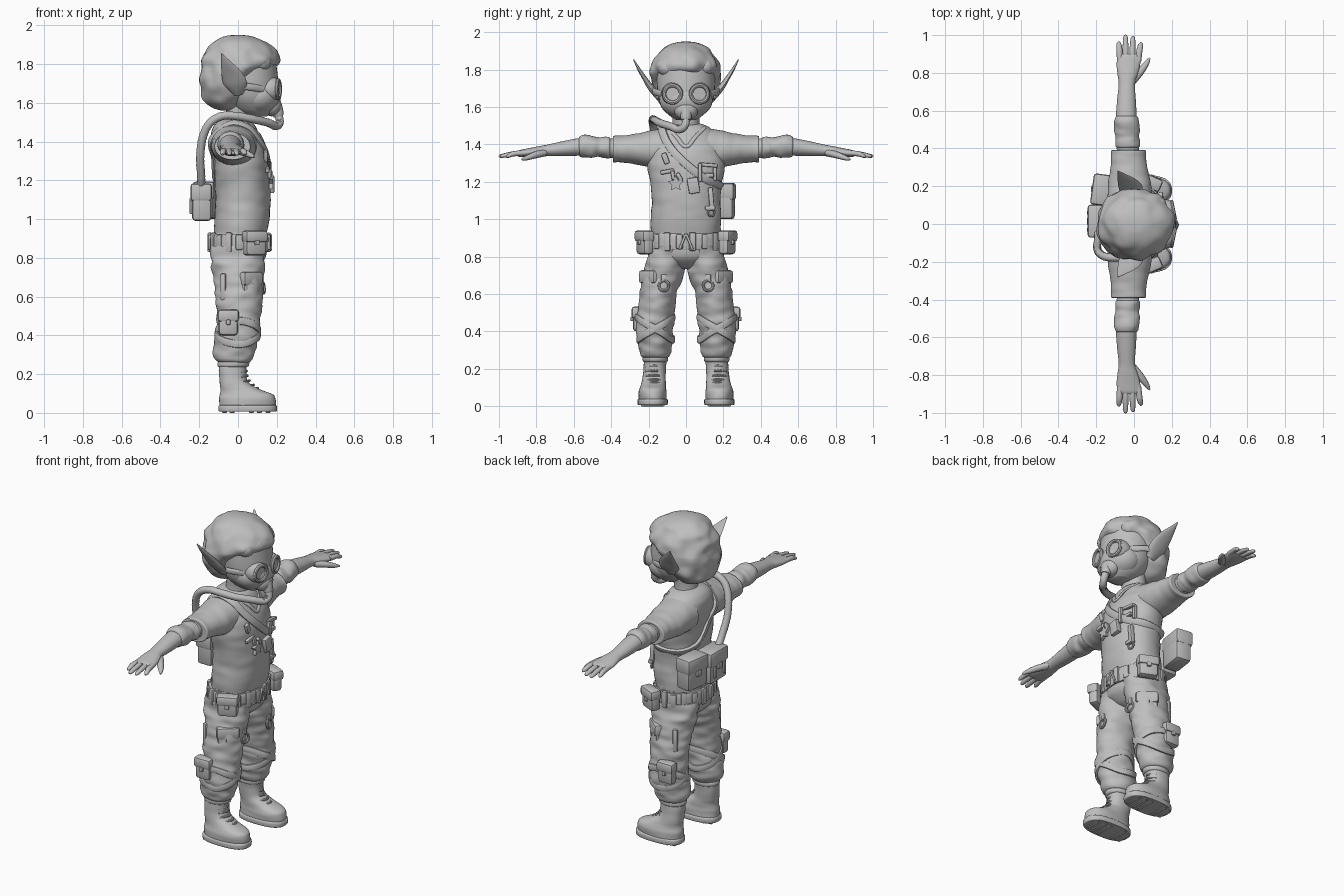
import bpy, bmesh, math
from mathutils import Vector, Matrix, noise
from mathutils.bvhtree import BVHTree

GREY = bpy.data.materials.new("plain_grey")
GREY.diffuse_color = (0.52, 0.52, 0.52, 1)
V = Vector
MIRROR = Matrix.Scale(-1, 4, (0, 1, 0))
trees = []


def emit(bm, name, both=False, target=False):
    """Turn a bmesh into a smooth object, and a mirrored one if asked."""
    bmesh.ops.recalc_face_normals(bm, faces=bm.faces)
    for i in range(2 if both else 1):
        if i:
            bm.transform(MIRROR)
            bmesh.ops.reverse_faces(bm, faces=bm.faces)
        nm = name + ("" if not both else ("_left", "_right")[i])
        me = bpy.data.meshes.new(nm)
        bm.to_mesh(me)
        me.materials.append(GREY)
        me.shade_smooth()
        me.set_sharp_from_angle(angle=0.75)
        bpy.context.scene.collection.objects.link(bpy.data.objects.new(nm, me))
        if target:
            trees.append(BVHTree.FromBMesh(bm))
    bm.free()


def smooth(P, k, closed=False):
    """Catmull-Rom through tuples of any length."""
    n, out = len(P), []
    for i in range(n if closed else n - 1):
        a, b, c, d = (P[j % n] if closed else P[min(max(j, 0), n - 1)] for j in (i - 1, i, i + 1, i + 2))
        for s in range(k):
            t = s / k
            out.append([0.5 * (2 * q + (r - p) * t + (2 * p - 5 * q + 4 * r - w) * t * t
                        + (3 * q - p - 3 * r + w) * t ** 3) for p, q, r, w in zip(a, b, c, d)])
    return out if closed else out + [list(P[-1])]


def skin(name, rings, closed=False, both=False, target=False):
    bm = bmesh.new()
    R = [[bm.verts.new(p) for p in r] for r in rings]
    n, m = len(R[0]), len(R)
    for i in range(m if closed else m - 1):
        A, B = R[i], R[(i + 1) % m]
        for j in range(n):
            bm.faces.new((A[j], A[(j + 1) % n], B[(j + 1) % n], B[j]))
    if not closed:
        bm.faces.new(R[0])
        bm.faces.new(R[-1])
    emit(bm, name, both, target)


def loft(name, keys, axis='z', e=2.0, amp=0.0, freq=(9, 9, 22), seg=40, k=6, **kw):
    """Rings (t, c1, c2, r1, r2) along an axis, with a little cloth noise."""
    rings = []
    for t, c1, c2, r1, r2 in smooth(keys, k):
        ring = []
        for j in range(seg):
            a = 2 * math.pi * j / seg
            u, w = (math.copysign(abs(f) ** (2 / e), f) for f in (math.cos(a), math.sin(a)))
            u, w = c1 + r1 * u, c2 + r2 * w
            p = V((u, w, t)) if axis == 'z' else V((u, t, w))
            c = V((c1, c2, t)) if axis == 'z' else V((c1, t, c2))
            q = V(x * f for x, f in zip(p, freq))
            ring.append(c + (p - c) * (1 + amp * noise.noise(q)))
        rings.append(ring)
    skin(name, rings, **kw)


def sweep(name, keys, hint, k=6, seg=12, closed=False, rib=0.0, e=2.0, **kw):
    """Tube along (x, y, z, width, height); height points along the hint."""
    P = smooth(keys, k, closed)
    rings, n = [], len(P)
    for i, q in enumerate(P):
        c = V(q[:3])
        t = V(P[(i + 1) % n if closed else min(i + 1, n - 1)][:3]) - V(P[i - 1 if closed else max(i - 1, 0)][:3])
        side = t.cross(hint(c)).normalized()
        up = side.cross(t).normalized()
        f = 1 + rib * (-1) ** i
        ring = []
        for j in range(seg):
            a = 2 * math.pi * j / seg
            x, y = (math.copysign(abs(g) ** (2 / e), g) for g in (math.cos(a), math.sin(a)))
            ring.append(c + side * x * q[3] * f + up * y * q[4] * f)
        rings.append(ring)
    skin(name, rings, closed, **kw)


def ring(name, c, normal, R, r, **kw):
    nrm = V(normal).normalized()
    a = nrm.orthogonal().normalized()
    b = nrm.cross(a)
    pts = [tuple(V(c) + a * R * math.cos(t) + b * R * math.sin(t)) + (r, r)
           for t in (math.pi * i / 6 for i in range(12))]
    sweep(name, pts, lambda p: nrm, k=2, seg=8, closed=True, **kw)


def box(name, loc, size, rot=0, bevel=0.01, roll=0, both=False):
    bm = bmesh.new()
    bmesh.ops.create_cube(bm, size=1)
    bm.transform(Matrix.Diagonal((*size, 1)))
    bmesh.ops.bevel(bm, geom=bm.edges[:], offset=min(bevel, min(size) * 0.45), segments=2, profile=0.5, affect='EDGES')
    bm.transform(Matrix.Translation(loc) @ Matrix.Rotation(math.radians(rot), 4, 'Z')
                 @ Matrix.Rotation(math.radians(roll), 4, 'X'))
    emit(bm, name, both)


def pouch(name, loc, size, rot, both=False):
    d, w, h = size
    out = V((math.cos(math.radians(rot)), math.sin(math.radians(rot)), 0))
    L = V(loc)
    box(name, L, size, rot, bevel=0.018, both=both)
    box(name + "_flap", L + out * 0.003 + V((0, 0, h * 0.28)), (d + 0.01, w + 0.01, h * 0.48), rot, bevel=0.015, both=both)
    box(name + "_clasp", L + out * (d / 2 + 0.004) + V((0, 0, h * 0.02)), (0.018, w * 0.22, h * 0.2), rot, bevel=0.005, both=both)


def ball(name, loc, size, both=False):
    bm = bmesh.new()
    bmesh.ops.create_uvsphere(bm, u_segments=24, v_segments=16, radius=1)
    bm.transform(Matrix.Translation(loc) @ Matrix.Diagonal((*size, 1)))
    emit(bm, name, both)


def cast(p, d):
    hits = [h for h in (t.ray_cast(V(p), V(d).normalized()) for t in trees) if h[0]]
    return min(hits, key=lambda h: h[3])[0] if hits else V(p)


def chest(y, z, off=0.008):
    return cast((1, y, z), (-1, 0, 0)) + V((off, 0, 0))


# shirt and neck
loft("shirt", [(.9, .01, 0, .135, .185), (1, .02, 0, .142, .187), (1.1, .025, 0, .142, .183), (1.2, .022, 0, .142, .192),
     (1.28, .018, 0, .14, .207), (1.36, .003, 0, .14, .2), (1.42, -.012, 0, .13, .18), (1.47, -.018, 0, .112, .15),
     (1.5, -.018, 0, .088, .11), (1.518, -.018, 0, .04, .05)], e=2.2, amp=.03, target=True)
loft("sleeve", [(.08, -.02, 1.385, .125, .11), (.2, -.022, 1.375, .115, .096), (.3, -.028, 1.375, .098, .077),
     (.36, -.03, 1.375, .09, .072), (.388, -.03, 1.375, .09, .07), (.39, -.03, 1.375, .075, .058)],
     'y', amp=.05, freq=(9, 22, 9), both=True, target=True)
loft("neck", [(1.44, -.01, 0, .075, .085), (1.52, 0, 0, .066, .072), (1.62, .01, 0, .07, .08)])
sweep("v_collar", [tuple(chest(y, z, .002)) + (.011, .007) for y, z in
      ((-.1, 1.49), (-.05, 1.44), (-.015, 1.395), (.015, 1.395), (.05, 1.44), (.1, 1.49))], lambda p: V((1, 0, .6)))

# arms, wraps and hands
loft("arm", [(.36, -.03, 1.375, .058, .054), (.45, -.035, 1.385, .06, .05), (.55, -.04, 1.388, .056, .048),
     (.65, -.04, 1.378, .05, .041), (.74, -.038, 1.368, .043, .031), (.79, -.034, 1.362, .053, .028),
     (.84, -.03, 1.356, .062, .024), (.885, -.026, 1.352, .062, .019), (.9, -.026, 1.35, .055, .014)], 'y', both=True)
loft("arm_bandage", [(.405, -.034, 1.382, .055, .05), (.412, -.034, 1.382, .064, .056), (.44, -.035, 1.384, .064, .056),
     (.465, -.036, 1.385, .06, .052), (.5, -.037, 1.388, .067, .06), (.54, -.038, 1.39, .066, .06),
     (.566, -.039, 1.39, .06, .054), (.572, -.039, 1.39, .052, .045)], 'y', amp=.12, freq=(14, 25, 14), both=True)
for x0, x1, y1 in ((.022, .036, .962), (-.01, -.006, .994), (-.044, -.045, 1.0), (-.074, -.08, .966)):
    sweep("finger", [(x0, .86, 1.354, .016, .014), (x0 * .5 + x1 * .5, .92, 1.35, .016, .014),
          (x1, y1 - .012, 1.338, .012, .01), (x1, y1, 1.334, .004, .004)], lambda p: V((0, 0, 1)), k=4, both=True)
sweep("thumb", [(-.01, .76, 1.355, .025, .02), (.035, .81, 1.342, .021, .018), (.066, .85, 1.328, .014, .013),
      (.083, .878, 1.32, .005, .005)], lambda p: V((0, 0, 1)), k=5, both=True)

# head, hair and ears
loft("face", [(1.53, .1, 0, .05, .05), (1.56, .085, 0, .1, .095), (1.62, .07, 0, .135, .138), (1.7, .06, 0, .148, .154),
     (1.8, .05, 0, .148, .155)])
loft("hair", [(1.56, -.06, 0, .03, .05), (1.575, -.065, 0, .07, .09), (1.61, -.07, 0, .103, .135), (1.66, -.062, 0, .128, .165),
     (1.72, -.05, 0, .148, .178), (1.76, -.025, 0, .17, .183), (1.79, .005, 0, .195, .182), (1.83, .014, 0, .2, .176),
     (1.87, .012, 0, .178, .157), (1.905, .008, 0, .146, .129), (1.932, .004, 0, .1, .09), (1.946, 0, 0, .055, .05),
     (1.95, 0, 0, .01, .01)], amp=.1, freq=(14, 14, 14), seg=64)
for y, z, w in ((-.1, 1.81, .05), (-.035, 1.825, .055), (.04, 1.815, .055), (.1, 1.815, .05)):
    ball("fringe_curl", (.165 - abs(y) * .45, y, z), (.052, w, .047))
sweep("ear", [(0, .14, 1.65, .03, .02), (-.012, .18, 1.695, .06, .018), (-.032, .215, 1.745, .055, .012),
      (-.06, .25, 1.8, .03, .008), (-.085, .28, 1.853, .003, .003)], lambda p: V((-.1, .8, -.55)), both=True)

# breathing mask
ball("mask_body", (.11, 0, 1.635), (.112, .142, .1))
ball("mask_snout", (.175, 0, 1.585), (.05, .065, .055))
sweep("goggle_cup", [(.1, .058, 1.67, .066, .066), (.17, .066, 1.67, .065, .065), (.205, .071, 1.67, .053, .053)],
      lambda p: V((0, 0, 1)), seg=28, both=True)
ring("goggle_rim", (.207, .072, 1.67), (1, .2, 0), .046, .011, both=True)
sweep("mask_strap", [(.13, .128, 1.67, .018, .008), (.07, .163, 1.68, .018, .008), (0, .182, 1.69, .018, .008)],
      lambda p: V((0, 1, 0)), both=True)
sweep("mask_valve", [(.192, 0, 1.59, .034, .034), (.206, 0, 1.545, .03, .03), (.21, 0, 1.53, .026, .026)],
      lambda p: V((1, 0, 0)), seg=20)
sweep("air_hose", [p + (.021, .021) for p in ((.2, 0, 1.56), (.216, -.004, 1.505), (.198, -.035, 1.48), (.155, -.085, 1.497),
      (.08, -.14, 1.515), (0, -.168, 1.53), (-.08, -.178, 1.532), (-.145, -.175, 1.495), (-.182, -.155, 1.42),
      (-.195, -.125, 1.32), (-.19, -.08, 1.22), (-.19, -.04, 1.16))], lambda p: p - V((0, 0, 1.3)), k=10, rib=.04)

# shoulder strap around the shirt
core = V((0, 0, 1.3))
loop = [(.14, -.13, 1.44), (.18, -.06, 1.35), (.19, .04, 1.26), (.17, .14, 1.19), (.08, .23, 1.15), (-.08, .22, 1.13),
        (-.17, .1, 1.14), (-.18, 0, 1.22), (-.19, -.07, 1.32), (-.17, -.12, 1.43), (-.06, -.16, 1.54), (.06, -.16, 1.52)]
sweep("shoulder_strap", [tuple(cast(p, core - V(p))) + (.022, .011) for p in loop], lambda p: p - core, closed=True, e=4)

# back bags
pouch("back_bag_middle", (-.187, .015, 1.085), (.1, .165, .19), 180)
pouch("back_bag_side", (-.165, .18, 1.095), (.1, .155, .19), 172)
for y in (-.03, .06):
    box("bag_buckle", (-.243, y, 1.06), (.012, .02, .07), bevel=.004)

# chest trinkets
bm = bmesh.new()
at = chest(-.055, 1.19, 0)
star = bm.faces.new([bm.verts.new(at + V((0, r * math.sin(a), r * math.cos(a)))) for r, a in
                     ((.044 if i % 2 == 0 else .022, math.pi * i / 5) for i in range(10))])
ext = bmesh.ops.extrude_face_region(bm, geom=[star])
bmesh.ops.translate(bm, vec=(.02, 0, 0), verts=[v for v in ext['geom'] if isinstance(v, bmesh.types.BMVert)])
emit(bm, "star_charm")
for y, z, s, roll in ((-.11, 1.325, (.022, .03, .06), 20), (-.1, 1.255, (.022, .075, .022), 10), (-.07, 1.235, (.02, .02, .05), 10),
                      (-.035, 1.225, (.022, .022, .05), 30), (.04, 1.18, (.034, .06, .085), 10), (.075, 1.25, (.022, .02, .1), 0),
                      (.12, 1.29, (.022, .1, .02), -5), (.155, 1.25, (.022, .02, .09), 0), (.12, 1.235, (.022, .06, .022), 0),
                      (.135, 1.11, (.028, .026, .12), 5), (.13, 1.06, (.028, .055, .024), 0)):
    box("chest_trinket", chest(y, z), s, bevel=.006, roll=roll)
ring("trinket_ring", chest(.135, 1.035), (1, .3, 0), .018, .006)

# belt with loops, buckle and pouches
loft("belt", [(.835, .005, 0, .145, .19), (.842, .005, 0, .153, .2), (.915, .007, 0, .153, .2), (.922, .007, 0, .14, .19)],
     e=2.2, k=3)
for i in range(18):
    a = 2 * math.pi * (i + .5) / 18
    x, y = .006 + .154 * math.cos(a), .2 * math.sin(a)
    box("belt_loop", (x, y, .88), (.022, .036, .08 if i % 2 else .1), math.degrees(math.atan2(y / .04, x / .024)), bevel=.008)
box("buckle_side", (.168, .018, .88), (.016, .014, .09), roll=22, bevel=.005, both=True)
pouch("belt_pouch", (.085, .22, .875), (.06, .115, .125), 66, both=True)

# trousers
loft("hips", [(.735, .0, 0, .06, .05), (.755, 0, 0, .1, .11), (.8, .003, 0, .138, .185), (.86, .005, 0, .145, .195),
     (.93, .01, 0, .14, .188)], amp=.03)
loft("trouser_leg", [(.258, -.02, .163, .07, .06), (.268, -.02, .163, .088, .074), (.295, -.02, .163, .104, .084),
     (.35, -.014, .165, .111, .095), (.42, 0, .167, .112, .1), (.5, .003, .161, .113, .098), (.6, .005, .148, .12, .1),
     (.7, .005, .123, .13, .108), (.78, .001, .106, .141, .105), (.86, .002, .096, .143, .1)],
     amp=.1, freq=(11, 11, 24), seg=56, k=8, both=True, target=True)
for s in (-1, 1):
    pts = []
    for i in range(16):
        a = math.pi * i / 8
        z = .415 + s * .06 * math.sin(a)
        d = V((math.cos(a), math.sin(a), 0))
        pts.append(tuple(cast(V((.003, .165, z)) + d * .14, -d)) + (.02, .008))
    sweep("knee_strap", pts, lambda p: p - V((.003, .165, p.z)), k=3, closed=True, both=True, e=3)
pouch("thigh_pocket", (.065, .192, .65), (.045, .12, .15), 50, both=True)
pouch("calf_pouch", (-.05, .256, .465), (.055, .1, .13), 90, both=True)
ring("thigh_ring", (.13, .118, .645), (1, .2, .1), .027, .008, both=True)
box("thigh_ring_tab", (.12, .118, .685), (.03, .03, .04), bevel=.006, both=True)
box("side_tool", (-.075, .212, .65), (.03, .025, .14), rot=20, bevel=.01, both=True)

# boots with laces and tread
loft("boot", [(.03, .048, .178, .143, .074), (.07, .05, .178, .145, .076), (.095, .044, .177, .136, .071),
     (.12, .014, .174, .105, .066), (.155, -.02, .17, .076, .062), (.21, -.028, .166, .07, .06), (.28, -.022, .164, .074, .062),
     (.3, -.02, .164, .07, .058)], e=2.3, amp=.04, both=True)
loft("boot_sole", [(.006, .05, .178, .142, .074), (.01, .05, .178, .15, .08), (.036, .05, .178, .15, .08),
     (.04, .05, .178, .14, .07)], e=2.6, k=3, both=True)
loft("boot_cuff", [(.235, -.025, .165, .066, .056), (.242, -.025, .165, .08, .067), (.262, -.023, .165, .081, .068),
     (.27, -.022, .165, .066, .056)], k=3, amp=.05, both=True)
for x, w in ((-.07, .1), (-.03, .125), (.07, .125), (.11, .125), (.155, .1)):
    box("sole_tread", (x, .178, .008), (.026, w, .016), bevel=.004, both=True)
for x, z in ((.1, .121), (.078, .138), (.057, .16), (.046, .185), (.042, .21)):
    sweep("boot_lace", [(x - .03, .128, z, .006, .006), (x + .002, .17, z + .006, .007, .007), (x - .03, .215, z, .006, .006)],
          lambda p: V((0, 0, 1)), k=4, seg=8, both=True)
